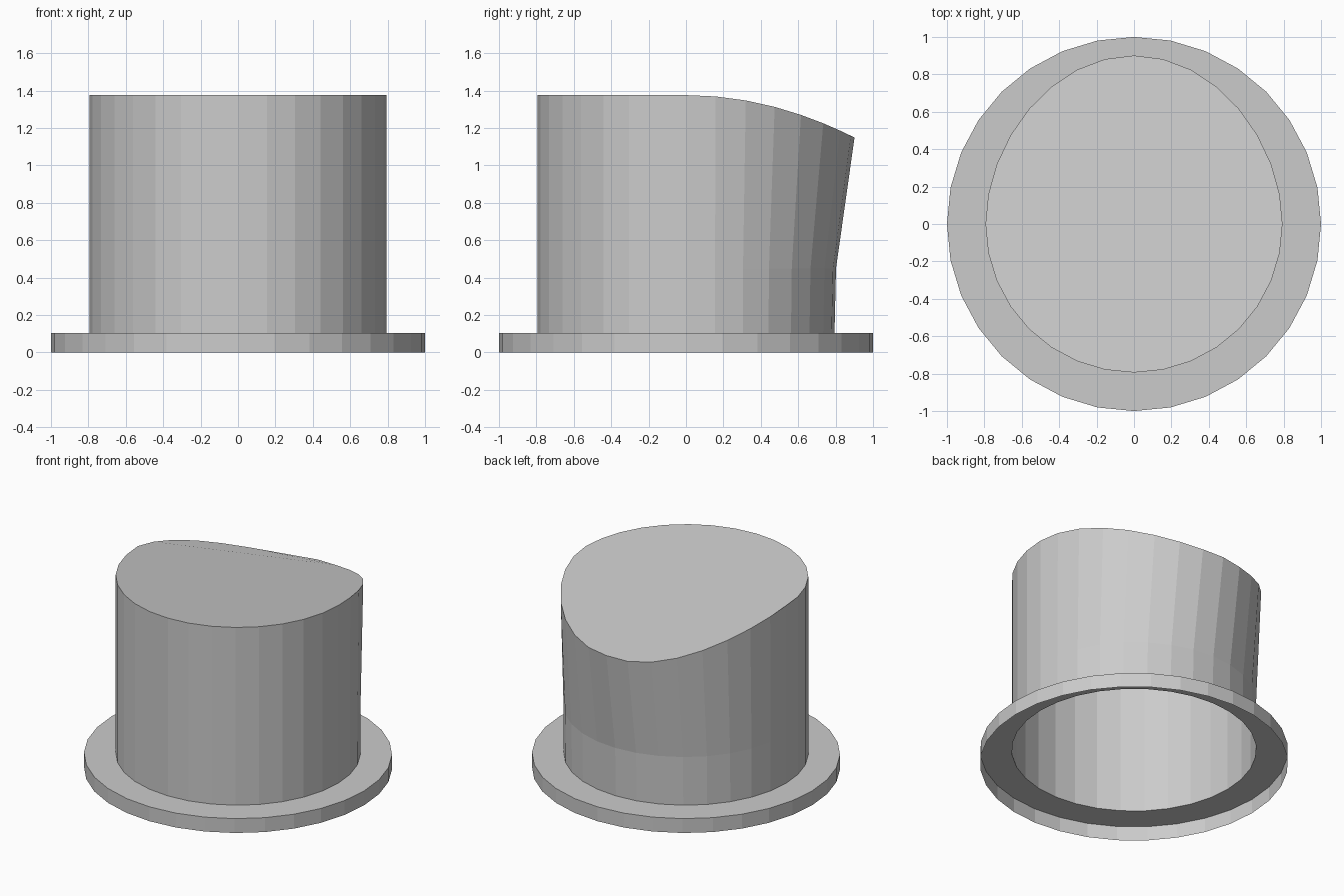
import bpy
import bmesh
from math import sin, cos, pi

if "Cube" in bpy.data.objects:
    bpy.data.objects.remove(bpy.data.objects["Cube"])

SIDES = 32
RIM_R, TUBE_R = 1.0, 0.794
RIM_H, TOP_Z = 0.103, 1.376


def ring(bm, radius, z, push=0.0, drop=0.0, skew=0.0):
    """Ring whose back half leans out by push and sags by drop, more so (skew) on -x."""
    verts = []
    for i in range(SIDES):
        a = pi / 2 + 2 * pi * i / SIDES
        x, y = radius * cos(a), radius * sin(a)
        back = max(sin(a), 0.0)
        y += push * back ** 2
        sag = drop * (max(y, 0.0) / (radius + push)) ** 2
        sag += skew * 2 * back * max(-cos(a), 0.0)
        verts.append(bm.verts.new((x, y, z - sag)))
    return verts


def bridge(bm, low, high):
    for i in range(SIDES):
        j = (i + 1) % SIDES
        bm.faces.new((low[i], low[j], high[j], high[i]))


bm = bmesh.new()

# Open-bottomed brim: outer skirt and flat ledge, then the leaning wall
rings = [
    ring(bm, RIM_R, 0.0),
    ring(bm, RIM_R, RIM_H),
    ring(bm, TUBE_R, RIM_H),
    ring(bm, TUBE_R, 0.45, push=0.008),
    ring(bm, TUBE_R, TOP_Z, push=0.107, drop=0.227, skew=0.045),
]
for low, high in zip(rings, rings[1:]):
    bridge(bm, low, high)

# Closed top that slopes down at the back
bm.faces.new(rings[-1])

mesh = bpy.data.meshes.new("flanged_cap")
bm.to_mesh(mesh)
bm.free()
cap = bpy.data.objects.new("flanged_cap", mesh)
bpy.context.collection.objects.link(cap)
